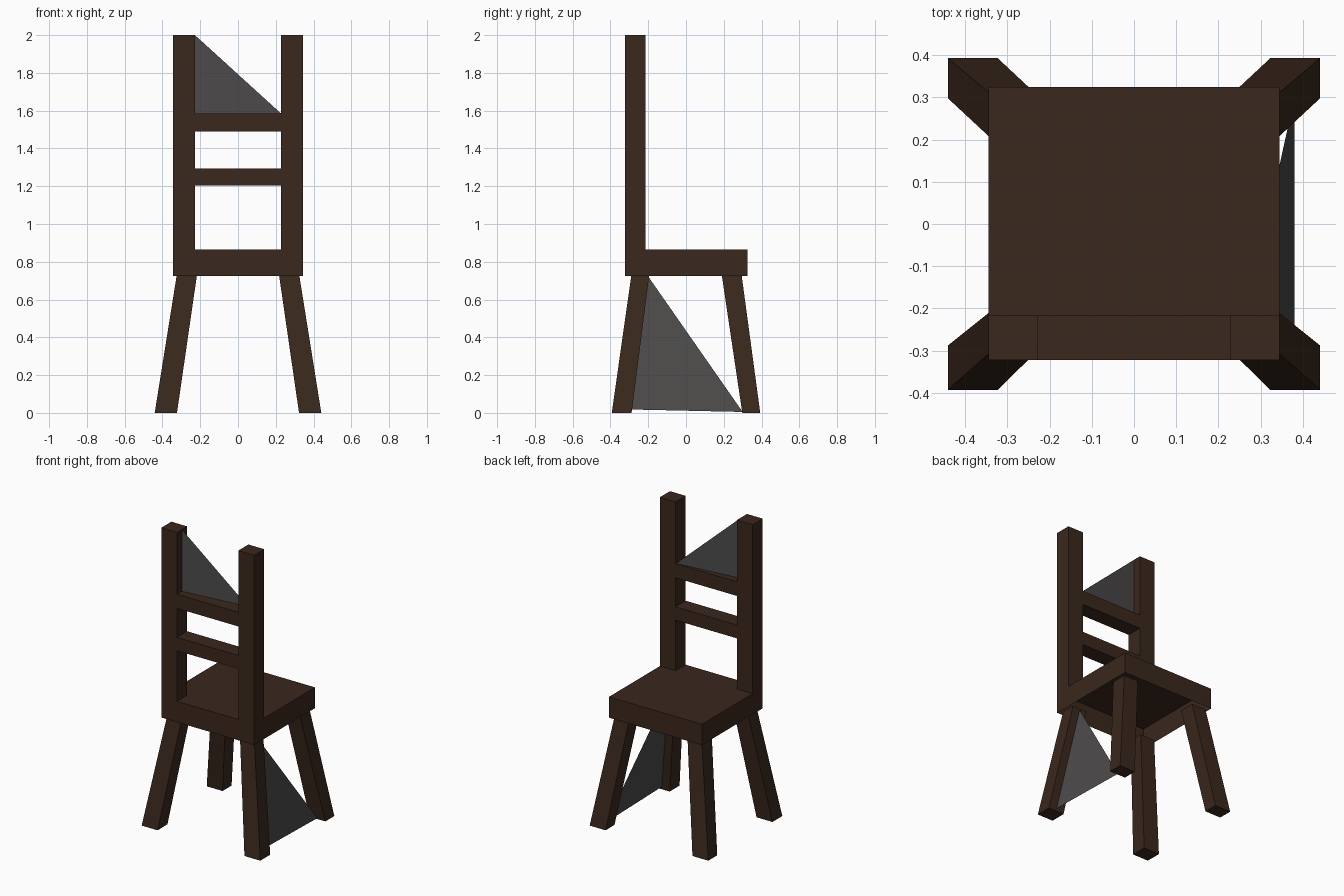
import bpy, bmesh

if "Cube" in bpy.data.objects:
    bpy.data.objects.remove(bpy.data.objects["Cube"])


def material(name, color):
    m = bpy.data.materials.new(name)
    m.diffuse_color = color
    m.use_nodes = True
    m.node_tree.nodes["Principled BSDF"].inputs["Base Color"].default_value = m.diffuse_color
    return m


WOOD = material("dark_wood", (0.042, 0.021, 0.012, 1))
WEB = material("web_grey", (0.075, 0.07, 0.07, 1))


def prism(name, low, high, z0, z1, skip=()):
    """Box between two rectangles (x0, x1, y0, y1); skip drops 'bottom' or 'sides'."""
    bm = bmesh.new()
    rings = []
    for (x0, x1, y0, y1), z in ((low, z0), (high, z1)):
        rings.append([bm.verts.new((x, y, z))
                      for x, y in ((x0, y0), (x1, y0), (x1, y1), (x0, y1))])
    a, b = rings
    for i in range(4):
        if "ends_x" in skip and i in (1, 3):
            continue
        j = (i + 1) % 4
        bm.faces.new((a[i], a[j], b[j], b[i]))
    if "bottom" not in skip:
        bm.faces.new(a[::-1])
    bm.faces.new(b)
    return finish(name, bm, WOOD)


def finish(name, bm, mat):
    mesh = bpy.data.meshes.new(name)
    bm.to_mesh(mesh)
    bm.free()
    mesh.materials.append(mat)
    obj = bpy.data.objects.new(name, mesh)
    bpy.context.collection.objects.link(obj)
    return obj


def web(name, points):
    bm = bmesh.new()
    bm.faces.new([bm.verts.new(p) for p in points])
    return finish(name, bm, WEB)


# Seat: hollow underneath
W, BACK, FRONT = 0.345, -0.322, 0.325
seat = (-W, W, BACK, FRONT)
prism("seat", seat, seat, 0.725, 0.865, skip=("bottom",))

# Backrest posts and splayed legs, left and right
for side, s in (("left", -1), ("right", 1)):
    def rect(xa, xb, y0, y1):
        x0, x1 = sorted((s * xa, s * xb))
        return (x0, x1, y0, y1)

    post = rect(0.228, W, BACK, -0.215)
    prism(f"{side}_back_post", post, post, 0.865, 2.0, skip=("bottom",))
    prism(f"{side}_backrest_leg", rect(0.323, 0.441, -0.393, -0.288),
          rect(0.218, 0.325, -0.29, -0.195), 0, 0.725)
    prism(f"{side}_open_side_leg", rect(0.323, 0.441, 0.298, 0.393),
          rect(0.218, 0.325, 0.19, 0.295), 0, 0.725)

# Backrest rails
rail = (-0.228, 0.228, BACK, -0.215)
for name, z0, z1 in (("lower_rail", 1.205, 1.295), ("upper_rail", 1.49, 1.585)):
    prism(name, rail, rail, z0, z1, skip=("ends_x",))

# Thin triangular webs
web("backrest_web", [(-0.228, -0.27, 2.0), (-0.228, -0.27, 1.585), (0.228, -0.22, 1.585)])
web("leg_web", [(0.27, -0.20, 0.722), (0.38, -0.29, 0.018), (0.38, 0.30, 0.005)])
